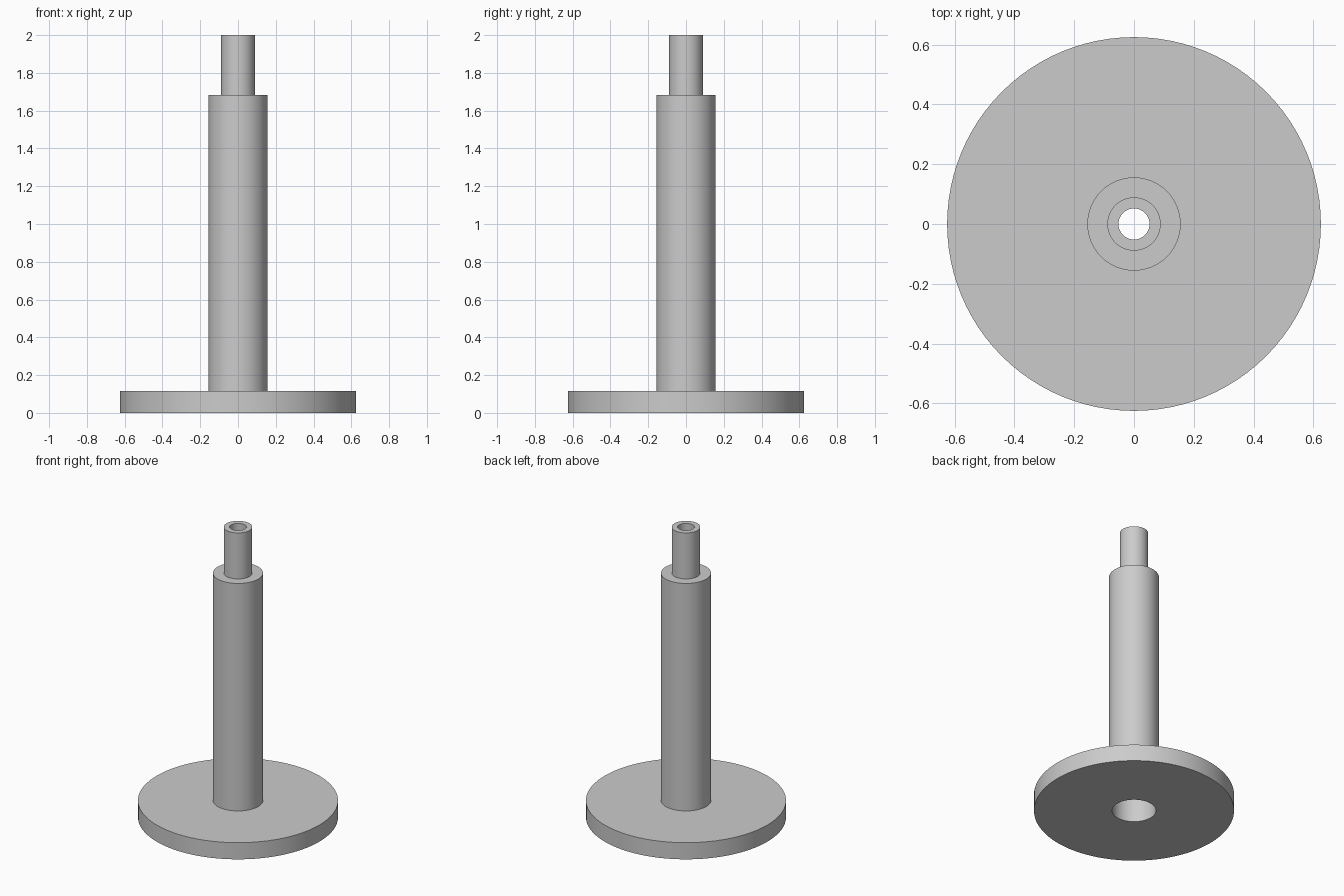
import bpy
import bmesh
from math import cos, sin, tau

cube = bpy.data.objects.get("Cube")
if cube:
    bpy.data.objects.remove(cube, do_unlink=True)

SIDES = 96

# Plain grey for the whole stand
grey = bpy.data.materials.new("plain_grey")
grey.use_nodes = True
colour = (0.6, 0.6, 0.6, 1)
grey.diffuse_color = colour
grey.node_tree.nodes["Principled BSDF"].inputs["Base Color"].default_value = colour


def lathe(name, profile):
    """Revolve a closed (radius, height) profile around the z axis."""
    bm = bmesh.new()
    rings = [[bm.verts.new((r * cos(tau * i / SIDES), r * sin(tau * i / SIDES), z))
              for i in range(SIDES)] for r, z in profile]
    for low, high in zip(rings, rings[1:] + rings[:1]):
        for i in range(SIDES):
            j = (i + 1) % SIDES
            bm.faces.new((low[i], low[j], high[j], high[i]))
    bmesh.ops.recalc_face_normals(bm, faces=bm.faces)
    mesh = bpy.data.meshes.new(name)
    bm.to_mesh(mesh)
    bm.free()
    mesh.materials.append(grey)
    obj = bpy.data.objects.new(name, mesh)
    bpy.context.collection.objects.link(obj)
    bpy.ops.object.select_all(action="DESELECT")
    obj.select_set(True)
    bpy.context.view_layer.objects.active = obj
    bpy.ops.object.shade_smooth_by_angle()
    return obj


base_r, shaft_r, tip_r = 0.625, 0.156, 0.089
wide_bore, narrow_bore = 0.137, 0.052
base_top, bore_step, shoulder, top = 0.115, 1.64, 1.683, 2.0

# One turned piece: round base, hollow shaft and narrow tip with a stepped bore
lathe("flanged_hollow_post", [
    (wide_bore, 0), (base_r, 0), (base_r, base_top), (shaft_r, base_top),
    (shaft_r, shoulder), (tip_r, shoulder), (tip_r, top),
    (narrow_bore, top), (narrow_bore, bore_step), (wide_bore, bore_step),
])
